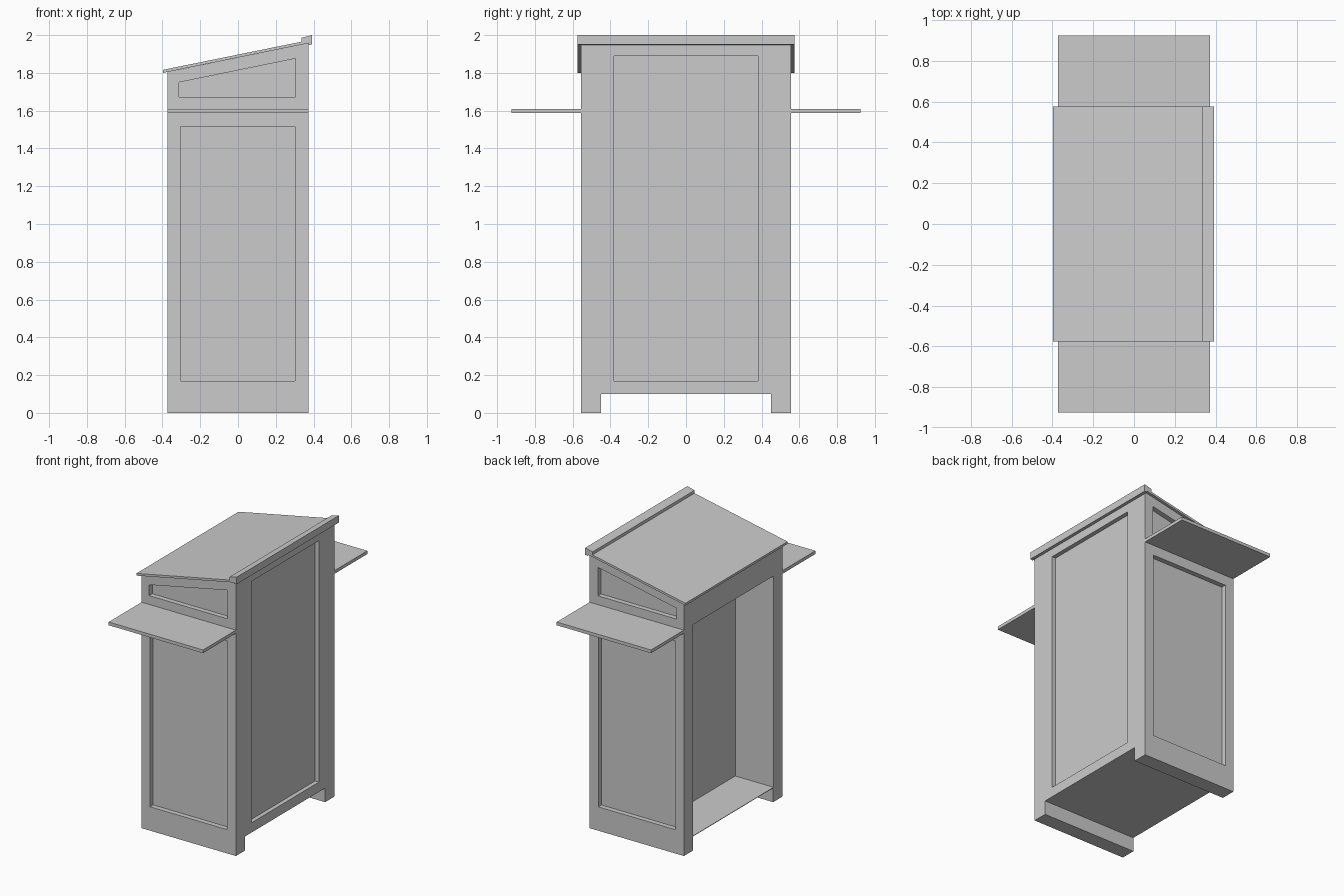
import bpy, bmesh

if "Cube" in bpy.data.objects:
    bpy.data.objects.remove(bpy.data.objects["Cube"])


def prism(name, profile, y0, y1):
    """Extrude an x-z profile between two y values."""
    bm = bmesh.new()
    face = bm.faces.new([bm.verts.new((x, y0, z)) for x, z in profile])
    ext = bmesh.ops.extrude_face_region(bm, geom=[face])
    verts = [g for g in ext["geom"] if isinstance(g, bmesh.types.BMVert)]
    bmesh.ops.translate(bm, verts=verts, vec=(0, y1 - y0, 0))
    bmesh.ops.recalc_face_normals(bm, faces=bm.faces)
    mesh = bpy.data.meshes.new(name)
    bm.to_mesh(mesh)
    bm.free()
    obj = bpy.data.objects.new(name, mesh)
    bpy.context.collection.objects.link(obj)
    return obj


def rect(x0, x1, z0, z1):
    return [(x0, z0), (x1, z0), (x1, z1), (x0, z1)]


def cut(target, profile, y0, y1):
    """Carve a prism out of the target and discard the cutter."""
    cutter = prism("cutter", profile, y0, y1)
    cutter.hide_render = True
    mod = target.modifiers.new("cut", 'BOOLEAN')
    mod.operation = 'DIFFERENCE'
    mod.solver = 'EXACT'
    mod.object = cutter
    bpy.context.view_layer.objects.active = target
    bpy.ops.object.modifier_apply(modifier=mod.name)
    bpy.data.objects.remove(cutter)


# Cabinet body with sloping top
W, D = 0.372, 0.555
body = prism("cabinet_body", [(-W, 0), (W, 0), (W, 1.957), (-W, 1.805)], -D, D)

# Gap between the two side runners
cut(body, rect(-1, 1, -0.5, 0.1), -0.45, 0.45)
# Open storage bay at the speaker's side, with a thin floor
cut(body, rect(-1, -0.07, 0.104, 1.61), -0.455, 0.455)
# Large recessed panel on the audience side
cut(body, rect(W - 0.03, 1, 0.17, 1.89), -0.38, 0.38)

# Recessed panels on both flanks: tall lower one, sloped upper one
lower = rect(-0.305, 0.303, 0.17, 1.515)
upper = [(-0.312, 1.673), (0.305, 1.673), (0.305, 1.876), (-0.312, 1.75)]
for side in (-1, 1):
    y0, y1 = sorted((side * (D - 0.035), side * 1.0))
    cut(body, lower, y0, y1)
    cut(body, upper, y0, y1)

# Sloping desk top and its raised rear lip
prism("desk_top", [(-0.398, 1.80), (0.372, 1.957), (0.37, 1.972), (-0.398, 1.816)],
      -0.575, 0.575)
prism("desk_lip", [(0.335, 1.952), (0.372, 1.957), (0.372, 1.948), (0.392, 1.95),
                   (0.392, 2.0), (0.335, 1.986)], -0.575, 0.575)

# Fold-out side shelves
for label, side in (("left", -1), ("right", 1)):
    y0, y1 = sorted((side * D, side * 0.925))
    prism(label + "_side_shelf", rect(-W, W, 1.587, 1.61), y0, y1)
